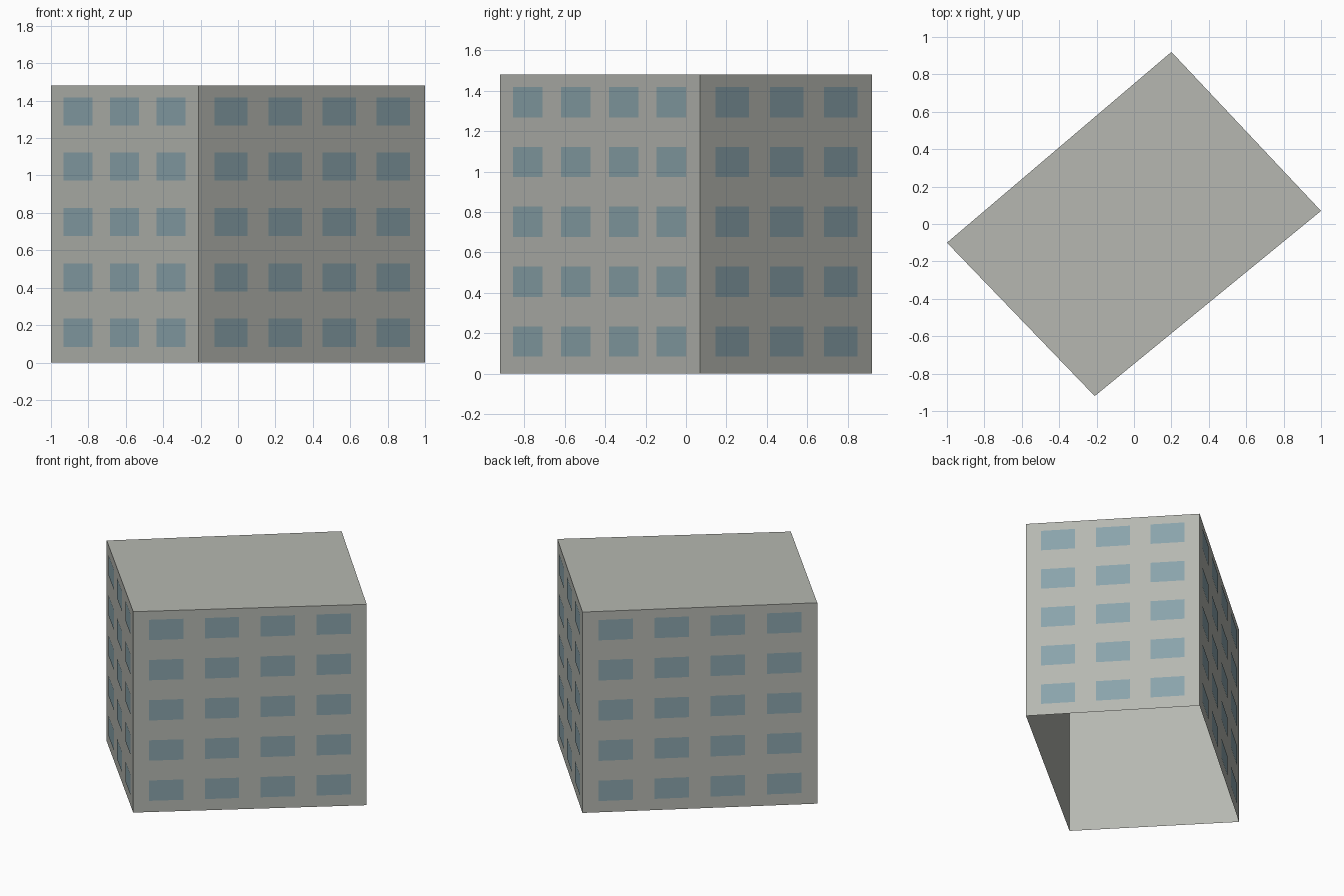
import bpy
import bmesh
from mathutils import Vector

cube = bpy.data.objects.get("Cube")
if cube:
    bpy.data.objects.remove(cube, do_unlink=True)

HEIGHT = 1.48
UP = Vector((0, 0, 1))
CORNERS = [Vector(c) for c in ((-1, -0.1, 0), (-0.21, -0.92, 0), (1, 0.07, 0), (0.2, 0.92, 0))]


def make_material(name, colour):
    mat = bpy.data.materials.new(name)
    mat.use_nodes = True
    mat.diffuse_color = colour
    bsdf = mat.node_tree.nodes["Principled BSDF"]
    bsdf.inputs["Base Color"].default_value = colour
    bsdf.inputs["Roughness"].default_value = 0.9
    return mat


def make_object(name, quads, mat):
    bm = bmesh.new()
    for quad in quads:
        bm.faces.new([bm.verts.new(p) for p in quad])
    bmesh.ops.remove_doubles(bm, verts=bm.verts, dist=0.0001)
    mesh = bpy.data.meshes.new(name)
    bm.to_mesh(mesh)
    bm.free()
    mesh.materials.append(mat)
    obj = bpy.data.objects.new(name, mesh)
    bpy.context.collection.objects.link(obj)


concrete = make_material("grey concrete", (0.465, 0.478, 0.44, 1))
glass = make_material("blue grey glass", (0.255, 0.37, 0.41, 1))

# Building shell: four walls and a flat roof, open underneath
walls = list(zip(CORNERS, CORNERS[1:] + CORNERS[:1]))
top = UP * HEIGHT
shell = [(a, b, b + top, a + top) for a, b in walls]
shell.append([c + top for c in CORNERS])
make_object("building_shell", shell, concrete)


# Window plates: five rows on each wall, lying just outside it
def window_quads(a, b, count, start, pitch, width):
    along = b - a
    out = along.cross(UP).normalized() * 0.003
    quads = []
    for row in range(5):
        low = UP * (0.084 + row * 0.296)
        high = low + UP * 0.15
        for col in range(count):
            left = a + out + along * (start + col * pitch)
            right = left + along * width
            quads.append((left + low, right + low, right + high, left + high))
    return quads


narrow = (3, 0.088, 0.315, 0.195)
wide = (4, 0.068, 0.239, 0.147)
names = ("front_left_side", "front_right_side", "back_right_side", "back_left_side")
for i, (a, b) in enumerate(walls):
    layout = wide if i % 2 else narrow
    make_object("windows_" + names[i], window_quads(a, b, *layout), glass)
